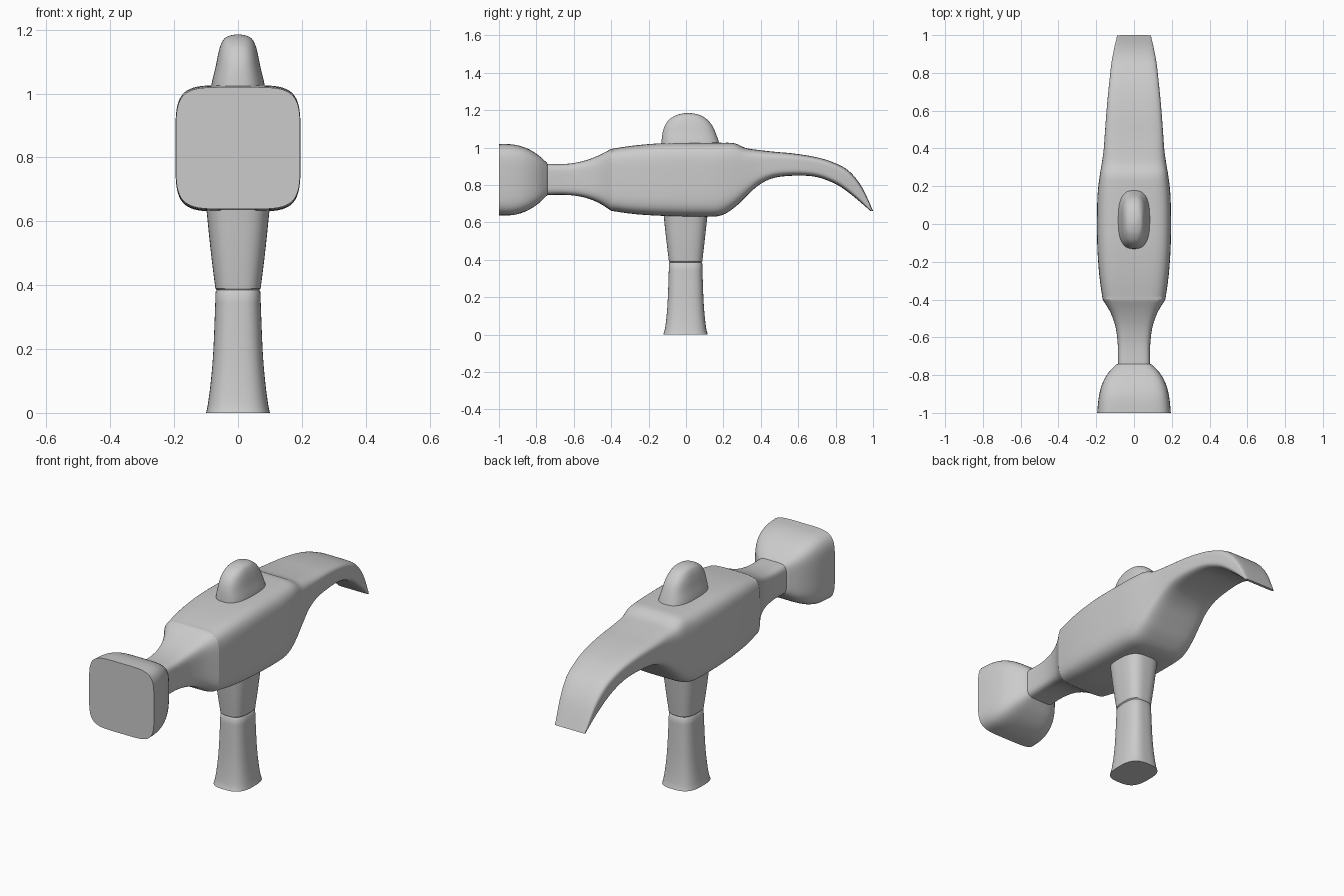
import bpy, math
from mathutils import Vector

if "Cube" in bpy.data.objects:
    bpy.data.objects.remove(bpy.data.objects["Cube"])


def smooth_rows(rows, steps=4):
    """Catmull-Rom interpolation through rows of numbers."""
    out = []
    n = len(rows)
    for i in range(n - 1):
        p0, p1 = rows[max(i - 1, 0)], rows[i]
        p2, p3 = rows[i + 1], rows[min(i + 2, n - 1)]
        for s in range(steps):
            t = s / steps
            out.append([0.5 * (2 * b + (c - a) * t + (2 * a - 5 * b + 4 * c - d) * t * t
                               + (3 * b - a - 3 * c + d) * t ** 3)
                        for a, b, c, d in zip(p0, p1, p2, p3)])
    return out + [list(rows[-1])]


def loft(name, sections, n=64):
    """Skin superellipse sections given as (centre, u half axis, v half axis, exponent)."""
    verts, faces = [], []
    for c, u, v, e in sections:
        for k in range(n):
            a = 2 * math.pi * (k + 0.5) / n
            ca, sa = math.cos(a), math.sin(a)
            verts.append(c + u * math.copysign(abs(ca) ** (2 / e), ca)
                         + v * math.copysign(abs(sa) ** (2 / e), sa))
    m = len(sections)
    for i in range(m - 1):
        for k in range(n):
            j = (k + 1) % n
            faces.append((i * n + k, i * n + j, (i + 1) * n + j, (i + 1) * n + k))
    faces.append(tuple(reversed(range(n))))
    faces.append(tuple(range((m - 1) * n, m * n)))
    me = bpy.data.meshes.new(name)
    me.from_pydata(verts, [], faces)
    ob = bpy.data.objects.new(name, me)
    bpy.context.collection.objects.link(ob)
    bpy.ops.object.select_all(action='DESELECT')
    ob.select_set(True)
    bpy.context.view_layer.objects.active = ob
    bpy.ops.object.mode_set(mode='EDIT')
    bpy.ops.mesh.select_all(action='SELECT')
    bpy.ops.mesh.normals_make_consistent(inside=False)
    bpy.ops.object.mode_set(mode='OBJECT')
    bpy.ops.object.shade_smooth_by_angle(angle=math.radians(40))
    return ob


def along_y(parts):
    """Rows: top y, top z, bottom y, bottom z, half width, exponent."""
    out = []
    for rows in parts:
        for ty, tz, by, bz, w, e in smooth_rows(rows):
            top, bot = Vector((0, ty, tz)), Vector((0, by, bz))
            out.append(((top + bot) / 2, Vector((w, 0, 0)), (top - bot) / 2, e))
    return out


def along_z(parts):
    """Rows: z, half width in x, min y, max y, exponent."""
    out = []
    for rows in parts:
        for z, w, y0, y1, e in smooth_rows(rows):
            out.append((Vector((0, (y0 + y1) / 2, z)), Vector((w, 0, 0)),
                        Vector((0, (y1 - y0) / 2, 0)), e))
    return out


def straight(y, top, bottom, w, e=5):
    return (y, top, y, bottom, w, e)


# Head: striking face, neck, cheek block and curved claw
face = [straight(-1, 1.02, .638, .195), straight(-.92, 1.016, .64, .187),
        straight(-.85, .996, .662, .17), straight(-.79, .96, .70, .138),
        straight(-.745, .92, .742, .095)]
neck = [straight(-.74, .913, .747, .086), straight(-.64, .913, .747, .086),
        straight(-.55, .928, .735, .097), straight(-.47, .957, .706, .124),
        straight(-.40, .993, .662, .166)]
cheek = [straight(-.40, .993, .662, .166), straight(-.27, 1.012, .644, .184),
         straight(-.1, 1.025, .634, .195), straight(.1, 1.026, .63, .195),
         straight(.19, 1.026, .638, .19), straight(.26, 1.023, .68, .181),
         straight(.32, .998, .737, .171), straight(.39, .987, .80, .161),
         straight(.47, .978, .838, .155), straight(.58, .968, .85, .147),
         (.70, .948, .68, .846, .137, 5), (.79, .92, .755, .825, .128, 5),
         (.87, .876, .83, .788, .119, 5), (.94, .79, .91, .727, .105, 5),
         (1.0, .662, .985, .662, .09, 5)]
loft("hammer_head", along_y([face, neck, cheek]))

# Handle: lower grip, thin groove and upper flare into the head
grip = [(0, .1, -.122, .117, 2.9), (.03, .094, -.113, .109, 2.9), (.1, .085, -.104, .1, 2.9),
        (.2, .077, -.097, .093, 2.9), (.38, .07, -.091, .087, 2.9)]
groove = [(.385, .066, -.087, .083, 2.9), (.39, .071, -.091, .087, 2.9)]
flare = [(.39, .071, -.091, .087, 2.9), (.52, .087, -.107, .102, 2.9),
         (.70, .105, -.126, .122, 2.9)]
loft("handle", along_z([grip, groove, flare]))

# Handle end poking out of the top of the head
knob = [(.98, .088, -.132, .19, 2.7), (1.03, .083, -.131, .176, 2.7),
        (1.08, .071, -.125, .158, 2.7), (1.12, .063, -.112, .139, 2.7),
        (1.15, .055, -.09, .113, 2.6), (1.172, .043, -.055, .08, 2.5),
        (1.182, .024, -.02, .042, 2.2), (1.185, .004, .005, .015, 2)]
loft("handle_top", along_z([knob]))
